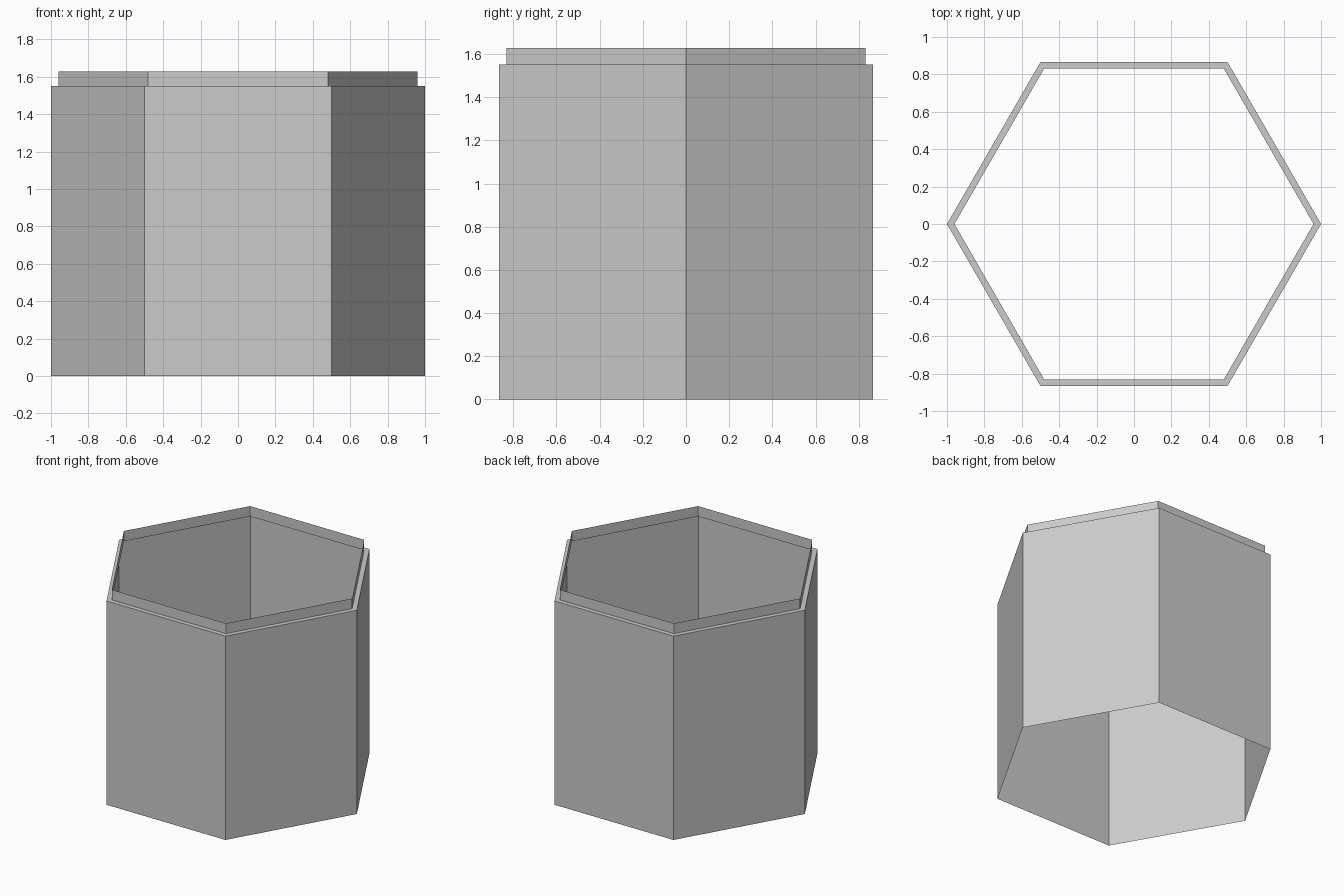
import bpy, bmesh, math

if "Cube" in bpy.data.objects:
    bpy.data.objects.remove(bpy.data.objects["Cube"])

SIDES = 6
# Open wall profile (corner radius, height): outer wall, ledge, raised lip
PROFILE = [(1.0, 0.0), (1.0, 1.55), (0.96, 1.55), (0.96, 1.628)]


def ring(bm, radius, z):
    step = math.tau / SIDES
    return [bm.verts.new((radius * math.cos(i * step), radius * math.sin(i * step), z))
            for i in range(SIDES)]


# Hexagonal open tube, a single-sheet wall with flat faces
bm = bmesh.new()
rings = [ring(bm, r, z) for r, z in PROFILE]
for low, high in zip(rings, rings[1:]):
    for i in range(SIDES):
        j = (i + 1) % SIDES
        bm.faces.new((low[i], low[j], high[j], high[i]))

mesh = bpy.data.meshes.new("hexagonal_tube")
bm.to_mesh(mesh)
bm.free()
bpy.context.collection.objects.link(bpy.data.objects.new("hexagonal_tube", mesh))
